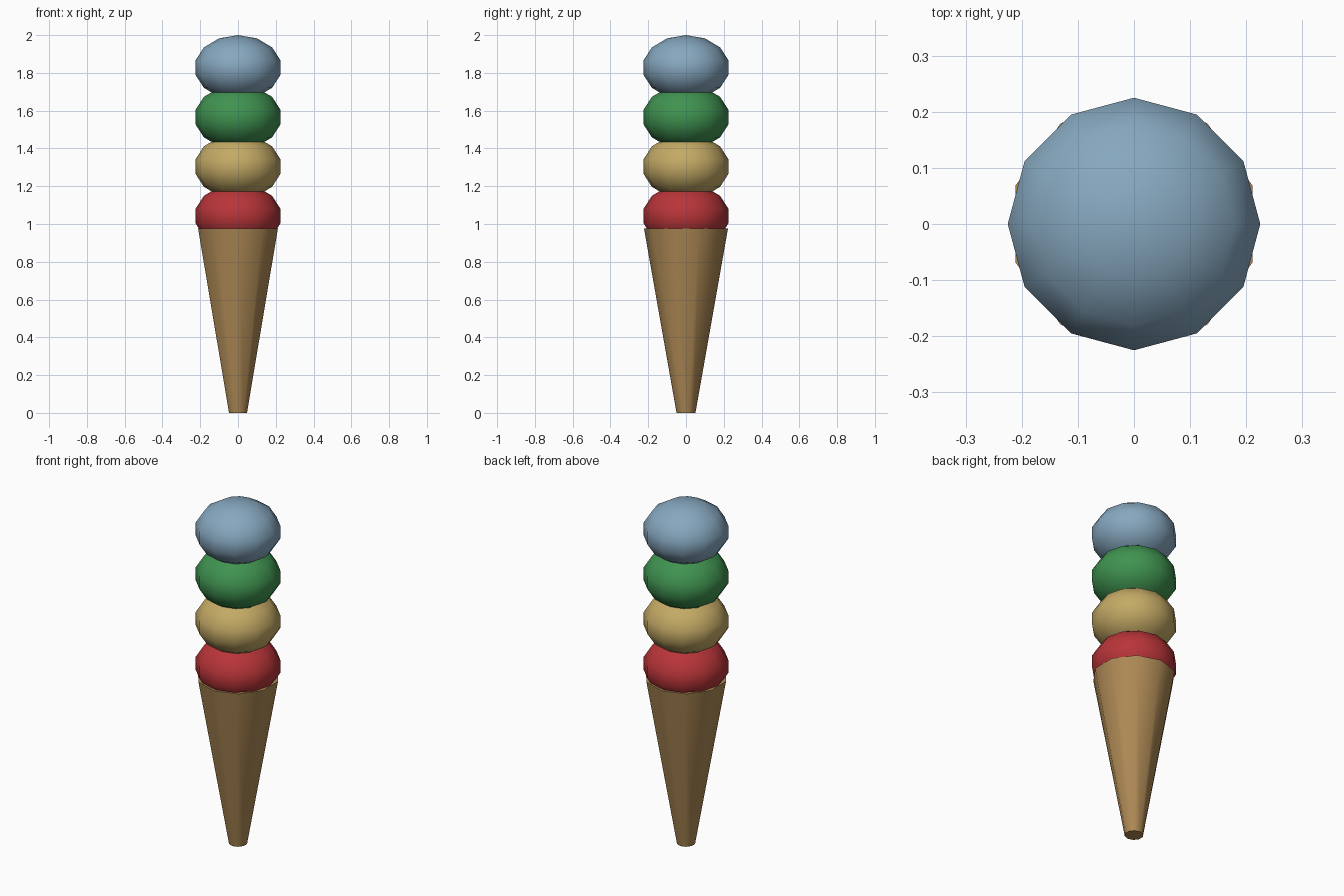
import bpy
import math

if "Cube" in bpy.data.objects:
    bpy.data.objects.remove(bpy.data.objects["Cube"])


def material(name, rgb):
    mat = bpy.data.materials.new(name)
    mat.diffuse_color = (*rgb, 1)
    mat.use_nodes = True
    mat.node_tree.nodes["Principled BSDF"].inputs["Base Color"].default_value = mat.diffuse_color
    return mat


def finish(name, mat, angle):
    obj = bpy.context.object
    obj.name = name
    obj.data.materials.append(mat)
    bpy.ops.object.transform_apply(location=False, rotation=True, scale=True)
    bpy.ops.object.shade_smooth_by_angle(angle=math.radians(angle))
    return obj


# Ten-sided tapered wafer cone, corners on the y axis
RIM = 0.975
bpy.ops.mesh.primitive_cone_add(vertices=10, radius1=0.05, radius2=0.222,
                                depth=RIM, location=(0, 0, RIM / 2))
finish("wafer_cone", material("wafer", (0.42, 0.25, 0.09)), 40)

# Four flattened low-poly scoops, bottom to top
SPACING = 0.262
HALF_HEIGHT = 0.172
TOP_CENTRE = 2.0 - HALF_HEIGHT
RADIUS = 0.2308
scoops = [
    ("red_scoop", (0.48, 0.035, 0.04)),
    ("cream_scoop", (0.55, 0.40, 0.13)),
    ("green_scoop", (0.05, 0.29, 0.08)),
    ("blue_scoop", (0.24, 0.39, 0.52)),
]
for i, (name, rgb) in enumerate(scoops):
    z = TOP_CENTRE - SPACING * (len(scoops) - 1 - i)
    bpy.ops.mesh.primitive_uv_sphere_add(segments=12, ring_count=7,
                                         radius=RADIUS, location=(0, 0, z))
    bpy.context.object.scale.z = HALF_HEIGHT / RADIUS
    finish(name, material(name + "_colour", rgb), 60)
